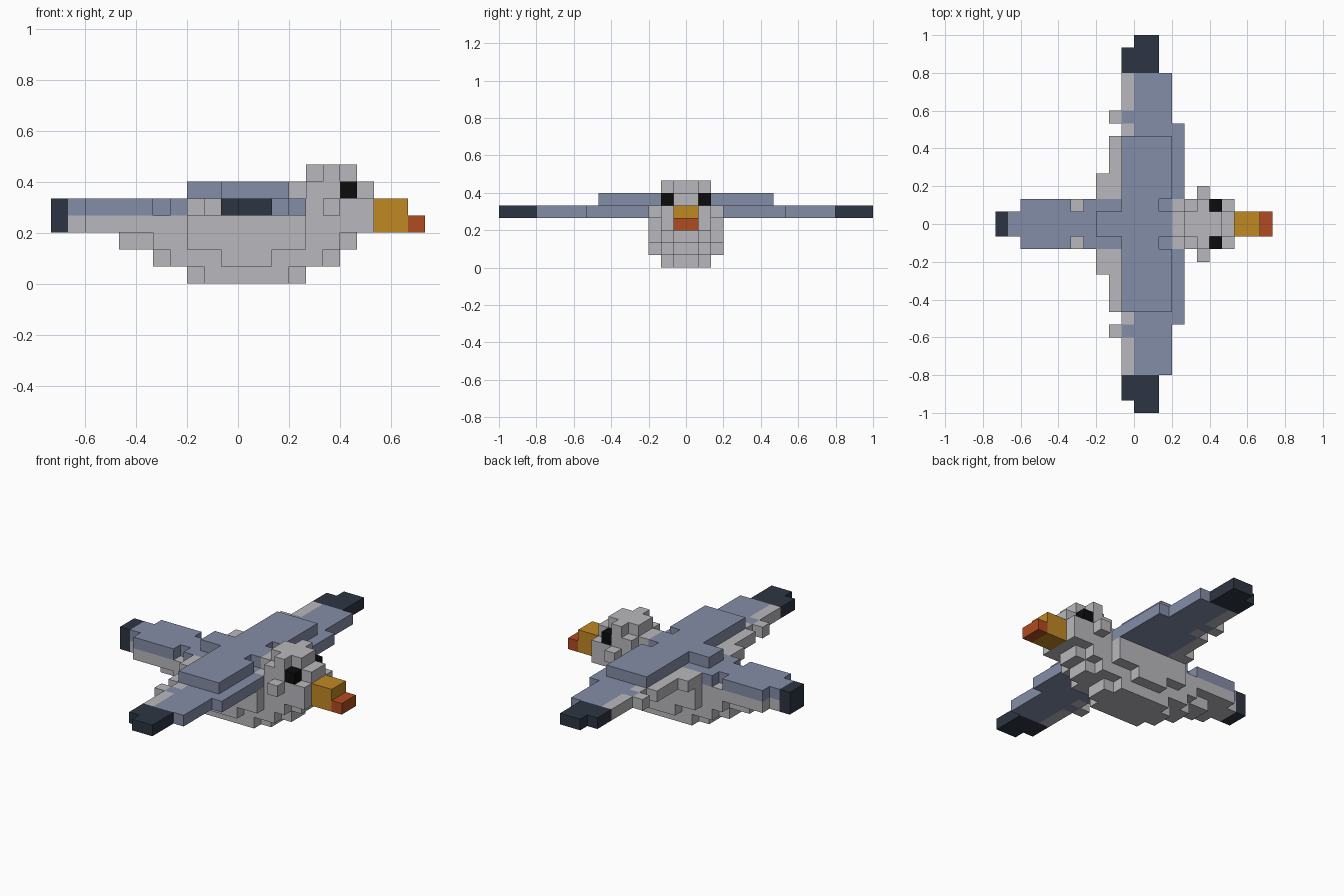
import bpy, bmesh
from mathutils import Vector

if "Cube" in bpy.data.objects:
    bpy.data.objects.remove(bpy.data.objects["Cube"])

U = 1 / 15  # edge length of one block


def material(name, r, g, b):
    m = bpy.data.materials.new(name)
    lin = [((c / 255 + 0.055) / 1.055) ** 2.4 if c > 10 else c / 255 / 12.92 for c in (r, g, b)]
    m.diffuse_color = (*lin, 1)
    m.use_nodes = True
    m.node_tree.nodes["Principled BSDF"].inputs["Base Color"].default_value = m.diffuse_color
    return m


MATS = {
    "grey": material("pale_grey", 185, 185, 189),
    "blue": material("slate_blue", 132, 141, 167),
    "dark": material("dark_tip", 45, 53, 66),
    "amber": material("amber", 192, 136, 36),
    "red": material("orange_red", 176, 75, 33),
    "black": material("black", 12, 12, 13),
}
NAMES = list(MATS)

cells = {}  # (x, y, z) -> (part, colour)


def box(part, colour, x0, x1, y0, y1, z0, z1):
    """Fill blocks for y0..y1 and the mirrored side; later boxes replace earlier ones."""
    for x in range(x0, x1):
        for y in range(y0, y1):
            for z in range(z0, z1):
                cells[x, y, z] = cells[x, -1 - y, z] = (part, colour)


# Rounded belly and breast, from the bottom layer up
box("body", "grey", -3, 4, 0, 1, 0, 1)
box("body", "grey", -2, 3, 0, 2, 0, 1)
box("body", "grey", -5, 6, 0, 1, 1, 2)
box("body", "grey", -4, 5, 0, 2, 1, 2)
box("body", "grey", -1, 2, 0, 3, 1, 2)
box("body", "grey", -7, 7, 0, 1, 2, 3)
box("body", "grey", -5, 6, 0, 2, 2, 3)
box("body", "grey", -7, 7, 0, 2, 3, 4)
box("body", "grey", -3, 4, 0, 3, 2, 4)

# Tail with slate top and dark end
box("tail", "grey", -10, -7, 0, 1, 3, 4)
box("tail", "grey", -9, -7, 0, 2, 3, 4)
box("tail", "blue", -10, -3, 0, 1, 4, 5)
box("tail", "blue", -9, -5, 0, 2, 4, 5)
box("tail", "blue", -4, -3, 0, 2, 4, 5)
box("tail", "dark", -11, -10, 0, 1, 3, 5)

# Wings: slate blades, pale trailing edge, dark tips
box("wings", "blue", -3, 4, 0, 2, 4, 5)
box("wings", "blue", -1, 4, 2, 8, 4, 5)
box("wings", "blue", 0, 3, 8, 12, 4, 5)
box("wings", "grey", -3, -2, 2, 4, 4, 5)
box("wings", "grey", -2, -1, 2, 7, 4, 5)
box("wings", "grey", -1, 0, 7, 12, 4, 5)
box("wings", "grey", -2, -1, 8, 9, 4, 5)
box("wings", "blue", -1, 0, 8, 9, 4, 5)
box("wings", "dark", -1, 2, 12, 14, 4, 5)
box("wings", "dark", 0, 2, 14, 15, 4, 5)

# Raised back over the wing roots
box("back", "blue", -3, 3, 0, 1, 5, 6)
box("back", "blue", -1, 2, 1, 7, 5, 6)
box("back", "blue", 2, 3, 2, 7, 5, 6)

# Head with cheeks and crown
box("head", "grey", 7, 8, 0, 2, 3, 4)
box("head", "grey", 3, 8, 0, 2, 4, 5)
box("head", "grey", 5, 6, 2, 3, 4, 5)
box("head", "grey", 3, 8, 0, 1, 5, 6)
box("head", "grey", 4, 7, 0, 2, 5, 6)
box("head", "grey", 4, 7, 0, 1, 6, 7)
box("head", "grey", 5, 6, 0, 2, 6, 7)
box("eyes", "black", 6, 7, 1, 2, 5, 6)

# Beak
box("beak", "amber", 8, 10, 0, 1, 3, 5)
box("beak", "red", 10, 11, 0, 1, 3, 4)


def build(part):
    """Make one object from the outward faces of a part's blocks."""
    bm = bmesh.new()
    verts = {}
    for cell, (owner, colour) in cells.items():
        if owner != part:
            continue
        for axis in range(3):
            for side in (0, 1):
                nb = list(cell)
                nb[axis] += 2 * side - 1
                if tuple(nb) in cells:
                    continue
                a, b = (axis + 1) % 3, (axis + 2) % 3
                loop = []
                for i, j in ((0, 0), (1, 0), (1, 1), (0, 1)):
                    p = list(cell)
                    p[axis] += side
                    p[a] += i
                    p[b] += j
                    key = tuple(p)
                    if key not in verts:
                        verts[key] = bm.verts.new(Vector(key) * U)
                    loop.append(verts[key])
                face = bm.faces.new(loop if side else loop[::-1])
                face.material_index = NAMES.index(colour)
    # Merge flat areas of one colour
    bmesh.ops.dissolve_limit(bm, angle_limit=0.01, verts=bm.verts, edges=bm.edges,
                             delimit={'MATERIAL'})
    mesh = bpy.data.meshes.new(part)
    bm.to_mesh(mesh)
    bm.free()
    for m in MATS.values():
        mesh.materials.append(m)
    bpy.context.collection.objects.link(bpy.data.objects.new(part, mesh))


for part in ("body", "tail", "wings", "back", "head", "eyes", "beak"):
    build(part)
